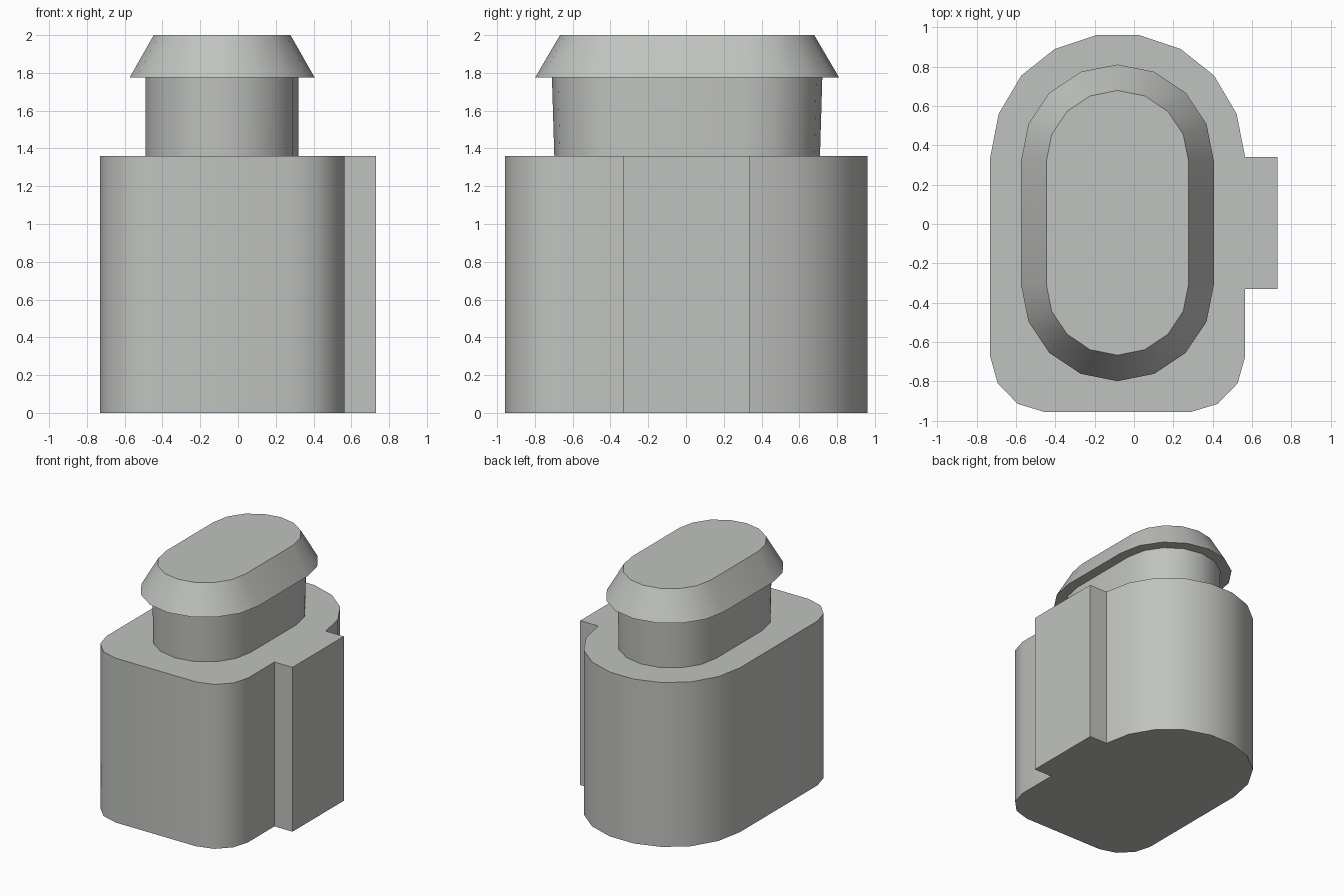
import bpy, bmesh, math

cube = bpy.data.objects.get("Cube")
if cube:
    bpy.data.objects.remove(cube, do_unlink=True)

# Single grey material
COLOUR = (0.53, 0.545, 0.52, 1.0)
grey = bpy.data.materials.new("warm grey")
grey.use_nodes = True
grey.diffuse_color = COLOUR
grey.node_tree.nodes["Principled BSDF"].inputs["Base Color"].default_value = COLOUR

CX, CY = -0.084, 0.006   # centre of the oval plug
ARC = 8                  # segments in each rounded end


def stadium(radius, half):
    """Oval outline: two half circles joined by straight sides along y."""
    pts = []
    for sign, start in ((1, 0.0), (-1, math.pi)):
        for i in range(ARC + 1):
            a = start + math.pi * i / ARC
            pts.append((CX + radius * math.cos(a), CY + sign * half + radius * math.sin(a)))
    return pts


def loft(name, low, z_low, high, z_high):
    """Closed solid between two outlines with matching point counts."""
    bm = bmesh.new()
    a = [bm.verts.new((x, y, z_low)) for x, y in low]
    b = [bm.verts.new((x, y, z_high)) for x, y in high]
    n = len(a)
    bm.faces.new(a[::-1])
    bm.faces.new(b)
    for i in range(n):
        j = (i + 1) % n
        bm.faces.new((a[i], a[j], b[j], b[i]))
    bmesh.ops.recalc_face_normals(bm, faces=bm.faces)
    mesh = bpy.data.meshes.new(name)
    bm.to_mesh(mesh)
    bm.free()
    mesh.materials.append(grey)
    obj = bpy.data.objects.new(name, mesh)
    bpy.context.collection.objects.link(obj)
    bpy.ops.object.select_all(action="DESELECT")
    obj.select_set(True)
    bpy.context.view_layer.objects.active = obj
    bpy.ops.object.shade_smooth_by_angle(angle=math.radians(35))
    return obj


# Body: half outline mirrored about its axis, with a key rib on the +x side
half = [(0.368, -0.957), (0.508, -0.915), (0.61, -0.81), (0.648, -0.675),
        (0.648, 0.34), (0.605, 0.56), (0.49, 0.755), (0.32, 0.89), (0.11, 0.96)]
rib = [(0.565, -0.33), (0.73, -0.33), (0.73, 0.34)]
right = [(x - 0.083, y) for x, y in half]
left = [(-x - 0.083, y) for x, y in reversed(half)]
outline = right[:4] + rib + right[4:] + left
loft("body", outline, 0.0, outline, 1.36)

# Neck between body and cap, slightly shorter at its foot
loft("neck", stadium(0.405, 0.298), 1.35, stadium(0.405, 0.311), 1.785)

# Flared cap with sloping sides
loft("cap", stadium(0.49, 0.315), 1.775, stadium(0.362, 0.311), 2.0)
